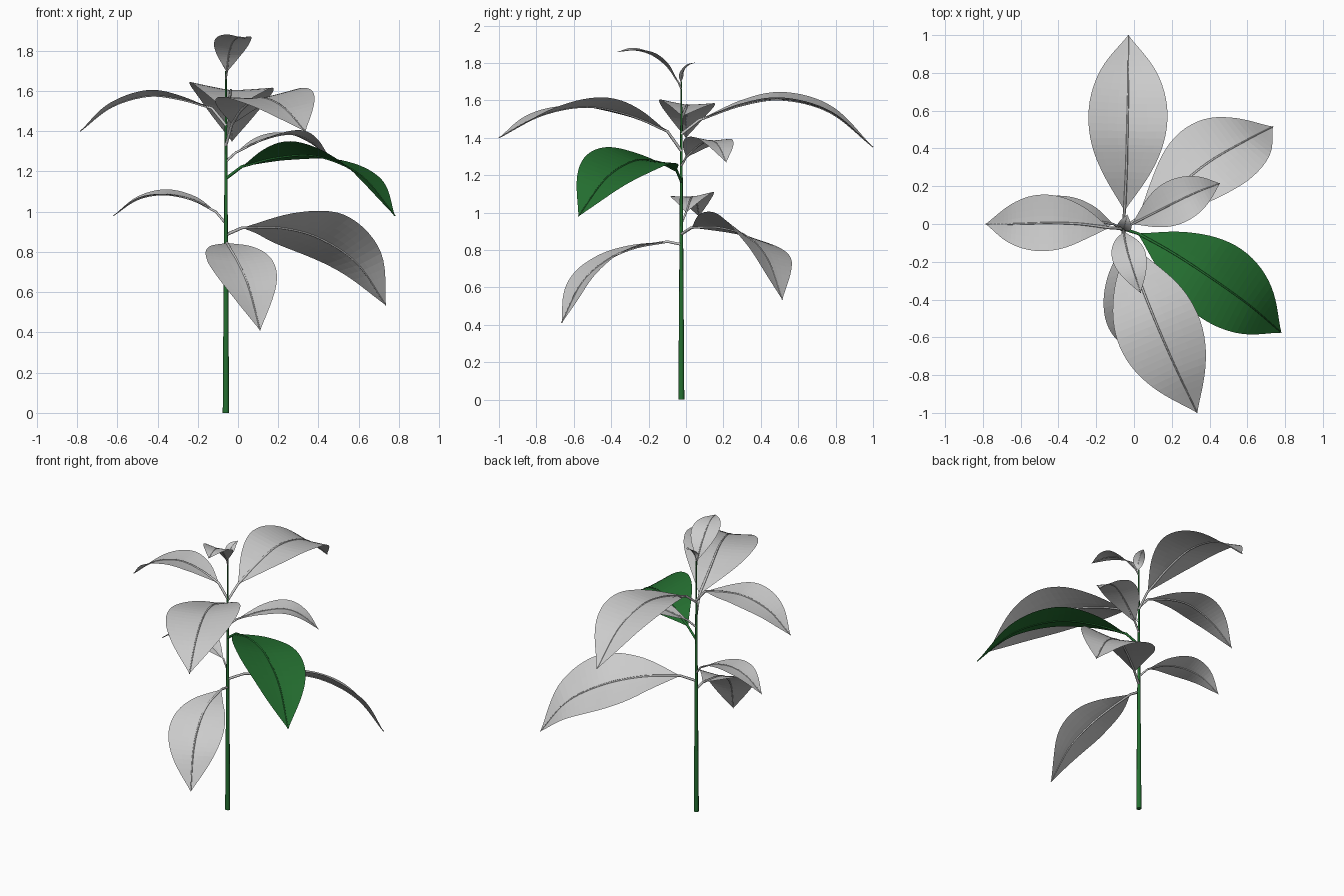
import bpy, math
from mathutils import Vector

if "Cube" in bpy.data.objects:
    bpy.data.objects.remove(bpy.data.objects["Cube"])

SX, SY = -0.06, -0.025      # stem axis

green = bpy.data.materials.new("leaf_green")
green.diffuse_color = (0.018, 0.16, 0.03, 1)
green.use_nodes = True
green.node_tree.nodes["Principled BSDF"].inputs["Base Color"].default_value = green.diffuse_color


def smooth_path(pts, n):
    """Catmull-Rom through pts, resampled to n+1 evenly spaced points."""
    p = [Vector(q) for q in pts]
    p = [2 * p[0] - p[1]] + p + [2 * p[-1] - p[-2]]
    dense = []
    for i in range(1, len(p) - 2):
        a, b, c, d = p[i - 1:i + 3]
        for k in range(30):
            t = k / 30
            dense.append(0.5 * (2 * b + (c - a) * t + (2 * a - 5 * b + 4 * c - d) * t * t
                                + (3 * b - a - 3 * c + d) * t ** 3))
    dense.append(p[-2])
    dist = [0.0]
    for u, v in zip(dense, dense[1:]):
        dist.append(dist[-1] + (v - u).length)
    out, j = [], 0
    for i in range(n + 1):
        s = dist[-1] * i / n
        while j < len(dist) - 2 and dist[j + 1] < s:
            j += 1
        f = (s - dist[j]) / (dist[j + 1] - dist[j])
        out.append(dense[j].lerp(dense[j + 1], min(f, 1)))
    return out


def tube(name, pts, r0, r1, mat=None, res=1):
    """Tapered round tube along a path."""
    cu = bpy.data.curves.new(name, 'CURVE')
    cu.dimensions = '3D'
    cu.bevel_depth = 1.0
    cu.bevel_resolution = res
    cu.use_fill_caps = True
    sp = cu.splines.new('POLY')
    sp.points.add(len(pts) - 1)
    for i, p in enumerate(pts):
        sp.points[i].co = (*p, 1)
        sp.points[i].radius = r0 + (r1 - r0) * i / (len(pts) - 1)
    ob = bpy.data.objects.new(name, cu)
    bpy.context.collection.objects.link(ob)
    if mat:
        cu.materials.append(mat)
    return ob


def leaf(name, stem_z, rib, width, roll=0.0, lift=0.13, mat=None, n=28, cols=4):
    """Blade folded along its midrib, plus a stalk that runs on as the rib."""
    mid = smooth_path(rib, n)
    verts, faces = [], []
    for i, p in enumerate(mid):
        tan = (mid[min(i + 1, n)] - mid[max(i - 1, 0)]).normalized()
        side = tan.cross(Vector((0, 0, 1))).normalized()
        up = side.cross(tan)
        side, up = (side * math.cos(roll) + up * math.sin(roll),
                    up * math.cos(roll) - side * math.sin(roll))
        w = 0.5 * width * max(math.sin(math.pi * i / n), 0.004) ** 1.05
        for c in range(-cols, cols + 1):
            s = c / cols
            verts.append(p + side * w * s + up * w * lift * abs(s) ** 1.2)
    row = 2 * cols + 1
    for i in range(n):
        for c in range(row - 1):
            a = i * row + c
            faces.append((a, a + 1, a + row + 1, a + row))
    me = bpy.data.meshes.new(name)
    me.from_pydata(verts, [], faces)
    ob = bpy.data.objects.new(name, me)
    bpy.context.collection.objects.link(ob)
    if mat:
        me.materials.append(mat)
    k = min(1.0, width / 0.3)
    root = Vector((SX, SY, stem_z))
    tube(name + "_stalk", [root, root.lerp(mid[0], 0.5)] + mid, 0.008 * k, 0.003 * k, mat)


# main stem
tube("stem", [(SX, SY, 1.70 * i / 12) for i in range(13)], 0.016, 0.004, green, 2)

# large leaves
leaf("back_leaf", 1.42, [(-0.05, 0.07, 1.495), (-0.04, 0.3, 1.575), (-0.035, 0.52, 1.603),
                         (-0.03, 0.77, 1.535), (-0.03, 1.0, 1.35)], 0.42, -0.07)
leaf("green_leaf", 1.165, [(0.02, -0.05, 1.225), (0.2, -0.15, 1.27), (0.4, -0.28, 1.275),
                           (0.61, -0.43, 1.18), (0.78, -0.575, 0.98)], 0.43, 0.22, mat=green)
leaf("low_right_leaf", 0.885, [(0.02, 0.03, 0.92), (0.21, 0.18, 0.92), (0.4, 0.33, 0.87),
                               (0.59, 0.44, 0.745), (0.735, 0.515, 0.535)], 0.45, 0.4)
leaf("front_leaf", 1.33, [(-0.03, -0.1, 1.435), (0.03, -0.3, 1.52), (0.12, -0.53, 1.565),
                          (0.225, -0.77, 1.52), (0.335, -1.0, 1.4)], 0.45, -0.1)

# medium leaves
leaf("left_leaf", 1.43, [(-0.13, -0.02, 1.515), (-0.29, 0, 1.56), (-0.45, 0.005, 1.575),
                         (-0.63, 0, 1.52), (-0.785, 0, 1.4)], 0.30, -0.07)
leaf("low_front_leaf", 0.83, [(-0.055, -0.1, 0.845), (-0.035, -0.28, 0.81), (0.005, -0.43, 0.74),
                              (0.055, -0.56, 0.62), (0.11, -0.665, 0.41)], 0.345)

# small leaves
leaf("low_left_leaf", 0.94, [(-0.11, 0, 1.0), (-0.23, 0.02, 1.06), (-0.37, 0.035, 1.085),
                             (-0.5, 0.055, 1.06), (-0.62, 0.07, 0.98)], 0.23, 0.1)
leaf("right_leaf", 1.25, [(-0.01, 0, 1.295), (0.13, 0.07, 1.36), (0.26, 0.135, 1.385),
                          (0.36, 0.18, 1.35), (0.455, 0.215, 1.27)], 0.235, 0.05)

# young leaves at the tip
leaf("top_leaf", 1.66, [(-0.055, -0.04, 1.695), (-0.045, -0.1, 1.78), (-0.025, -0.18, 1.842),
                        (0.005, -0.27, 1.868), (0.035, -0.365, 1.86)], 0.18, 0.08)
leaf("bud_leaf", 1.66, [(-0.057, -0.028, 1.695), (-0.052, -0.018, 1.75),
                        (-0.045, 0.012, 1.787), (-0.035, 0.05, 1.803)], 0.075)
